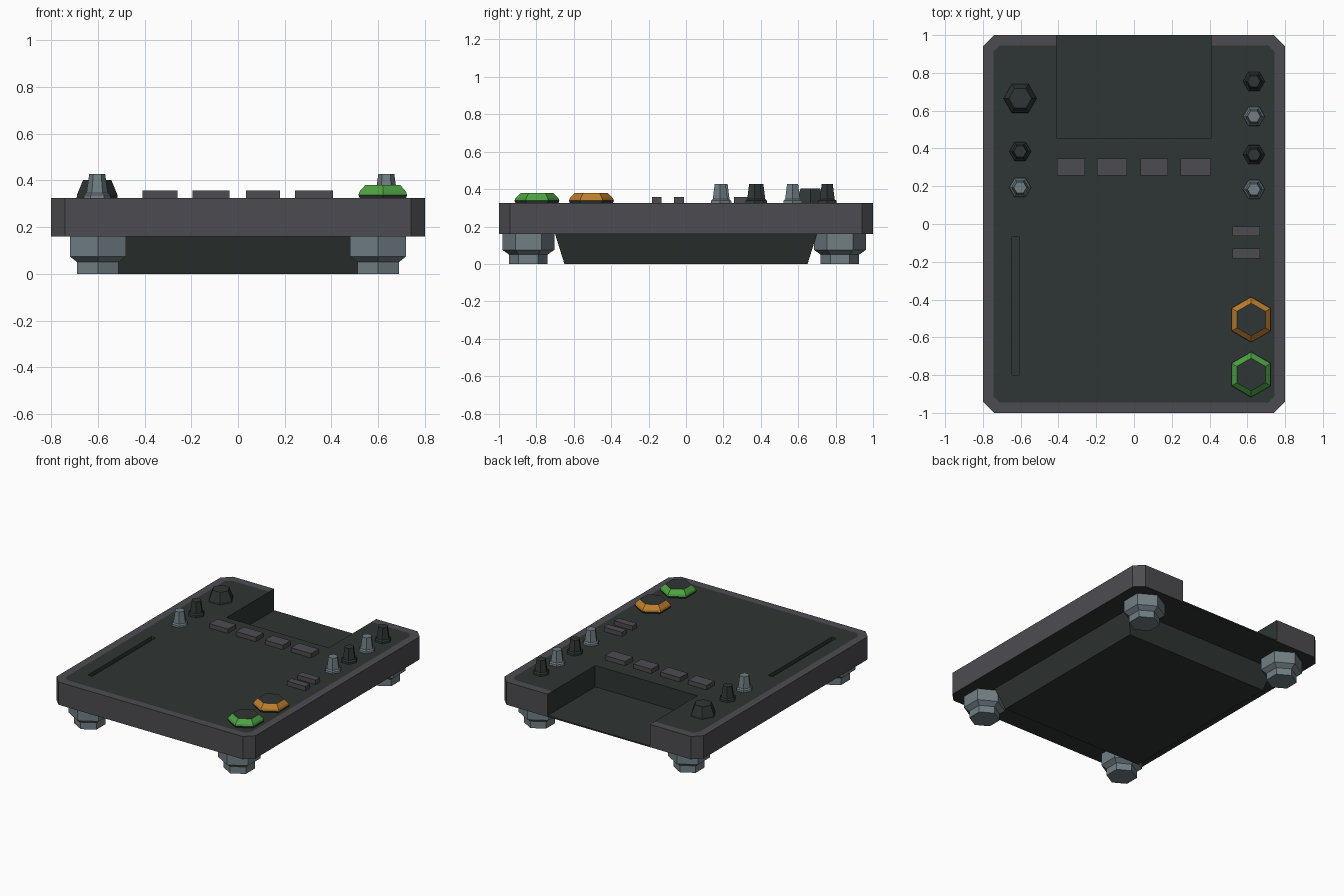
import bpy, bmesh, math

if "Cube" in bpy.data.objects:
    bpy.data.objects.remove(bpy.data.objects["Cube"])


def mat(name, r, g, b):
    m = bpy.data.materials.new(name)
    m.diffuse_color = (r, g, b, 1)
    m.use_nodes = True
    m.node_tree.nodes["Principled BSDF"].inputs["Base Color"].default_value = m.diffuse_color
    return m


PANEL = mat("dark_green_grey", 0.028, 0.037, 0.035)
RIM = mat("charcoal", 0.073, 0.072, 0.082)
STEEL = mat("steel_grey", 0.165, 0.21, 0.23)
GREEN = mat("green", 0.075, 0.37, 0.055)
ORANGE = mat("orange", 0.52, 0.21, 0.025)


def finish(name, bm, mats):
    bmesh.ops.recalc_face_normals(bm, faces=bm.faces)
    me = bpy.data.meshes.new(name)
    bm.to_mesh(me)
    bm.free()
    for m in mats:
        me.materials.append(m)
    ob = bpy.data.objects.new(name, me)
    bpy.context.collection.objects.link(ob)
    return ob


def box(name, x0, x1, y0, y1, z0, z1, m):
    bm = bmesh.new()
    bmesh.ops.create_cube(bm, size=1)
    for v in bm.verts:
        v.co = (x1 if v.co.x > 0 else x0, y1 if v.co.y > 0 else y0,
                z1 if v.co.z > 0 else z0)
    return finish(name, bm, [m])


def hex_turned(name, x, y, profile, mats, start=0.0, bands=None):
    """Six-sided turned part; profile is (radius, z) from bottom to top.
    bands: material index for each profile band."""
    bm = bmesh.new()
    rings = []
    for r, z in profile:
        rings.append([bm.verts.new((x + r * math.cos(start + i * math.pi / 3),
                                    y + r * math.sin(start + i * math.pi / 3), z))
                      for i in range(6)])
    for k in range(len(rings) - 1):
        a, b = rings[k], rings[k + 1]
        for i in range(6):
            j = (i + 1) % 6
            f = bm.faces.new((a[i], a[j], b[j], b[i]))
            f.material_index = bands[k] if bands else 0
    bm.faces.new(rings[0])
    bm.faces.new(rings[-1])
    return finish(name, bm, mats)


# Body: chamfered slab, grey rim and sides, dark panel, notch open to the back
TOP, FLOOR, BOT = 0.325, 0.17, 0.16
NX, NY = 0.41, 0.455


def rim_path(hx, hy, c):
    half = [(-NX, hy), (-hx + c, hy), (-hx, hy - c), (-hx, -hy + c), (-hx + c, -hy)]
    return half + [(-x, y) for x, y in reversed(half)]


bm = bmesh.new()
outer = [bm.verts.new((x, y, TOP)) for x, y in rim_path(0.8, 1.0, 0.06)]
inner = [bm.verts.new((x, y, TOP)) for x, y in rim_path(0.745, 0.945, 0.035)]
base = [bm.verts.new((v.co.x, v.co.y, BOT)) for v in outer]
for i in range(len(outer) - 1):
    for a, b in ((outer, inner), (outer, base)):
        bm.faces.new((a[i], a[i + 1], b[i + 1], b[i])).material_index = 1
nr, nl = bm.verts.new((NX, NY, TOP)), bm.verts.new((-NX, NY, TOP))
fr, fl = bm.verts.new((NX, NY, FLOOR)), bm.verts.new((-NX, NY, FLOOR))
er, el = bm.verts.new((NX, 1, FLOOR)), bm.verts.new((-NX, 1, FLOOR))
bm.faces.new(inner + [nr, nl])                           # panel
bm.faces.new((outer[-1], inner[-1], nr, fr, er))         # notch walls
bm.faces.new((outer[0], inner[0], nl, fl, el))
bm.faces.new((nr, nl, fl, fr))
bm.faces.new((fr, fl, el, er))                           # notch floor
bm.faces.new((er, el, base[0], base[-1]))
bm.faces.new(base)
# merge notch edge vertices lying on the rim sides
for end, e, b in ((outer[-1], er, base[-1]), (outer[0], el, base[0])):
    edge = bm.edges.get((end, b))
    if edge:
        _, v = bmesh.utils.edge_split(edge, end, 0.5)
        v.co = e.co
        bmesh.ops.weld_verts(bm, targetmap={v: e})
body = finish("body", bm, [PANEL, RIM])

# Slider slot cut into the panel
cutter = box("slot_cutter", -0.645, -0.61, -0.80, -0.07, 0.30, 0.40, PANEL)
cutter.hide_render = True
cutter.hide_viewport = True
mod = body.modifiers.new("slot", 'BOOLEAN')
mod.operation = 'DIFFERENCE'
mod.solver = 'EXACT'
mod.object = cutter

# Tapered tray under the body
tray = box("under_tray", -1, 1, -1, 1, 0, BOT, PANEL)
for v in tray.data.vertices:
    up = v.co.z > 0.1
    v.co.x *= 0.63 if up else 0.58
    v.co.y *= 0.70 if up else 0.65

# Feet
for sx in (-1, 1):
    for y in (-0.843, 0.823):
        hex_turned("foot", sx * 0.60, y,
                   [(0.103, 0), (0.103, 0.05), (0.139, 0.075), (0.139, BOT)],
                   [STEEL], math.pi / 2)

# Knobs
hex_turned("large_knob", -0.603, 0.665,
           [(0.088, TOP), (0.086, 0.34), (0.06, 0.403)], [PANEL])
for x, y, m in ((-0.603, 0.384, PANEL), (-0.603, 0.193, STEEL),
                (0.635, 0.755, PANEL), (0.635, 0.57, STEEL),
                (0.635, 0.367, PANEL), (0.635, 0.183, STEEL)):
    hex_turned("small_knob", x, y,
               [(0.058, TOP), (0.056, 0.338), (0.046, 0.346), (0.034, 0.428)], [m])

# Flat buttons
for x0, x1 in ((-0.408, -0.26), (-0.195, -0.037), (0.035, 0.18), (0.245, 0.406)):
    box("row_button", x0, x1, 0.257, 0.347, TOP - 0.005, 0.357, RIM)
for y in (-0.038, -0.157):
    box("side_button", 0.522, 0.668, y - 0.026, y + 0.026, TOP - 0.005, 0.357, RIM)

# Large ringed buttons: dark base, coloured ring, dark cap
for name, y, m in (("upper_round_button", -0.506, ORANGE),
                   ("lower_round_button", -0.797, GREEN)):
    hex_turned(name, 0.62, y,
               [(0.115, TOP), (0.12, 0.338), (0.115, 0.352), (0.087, 0.38)],
               [PANEL, m], math.pi / 2, bands=[0, 1, 1])
